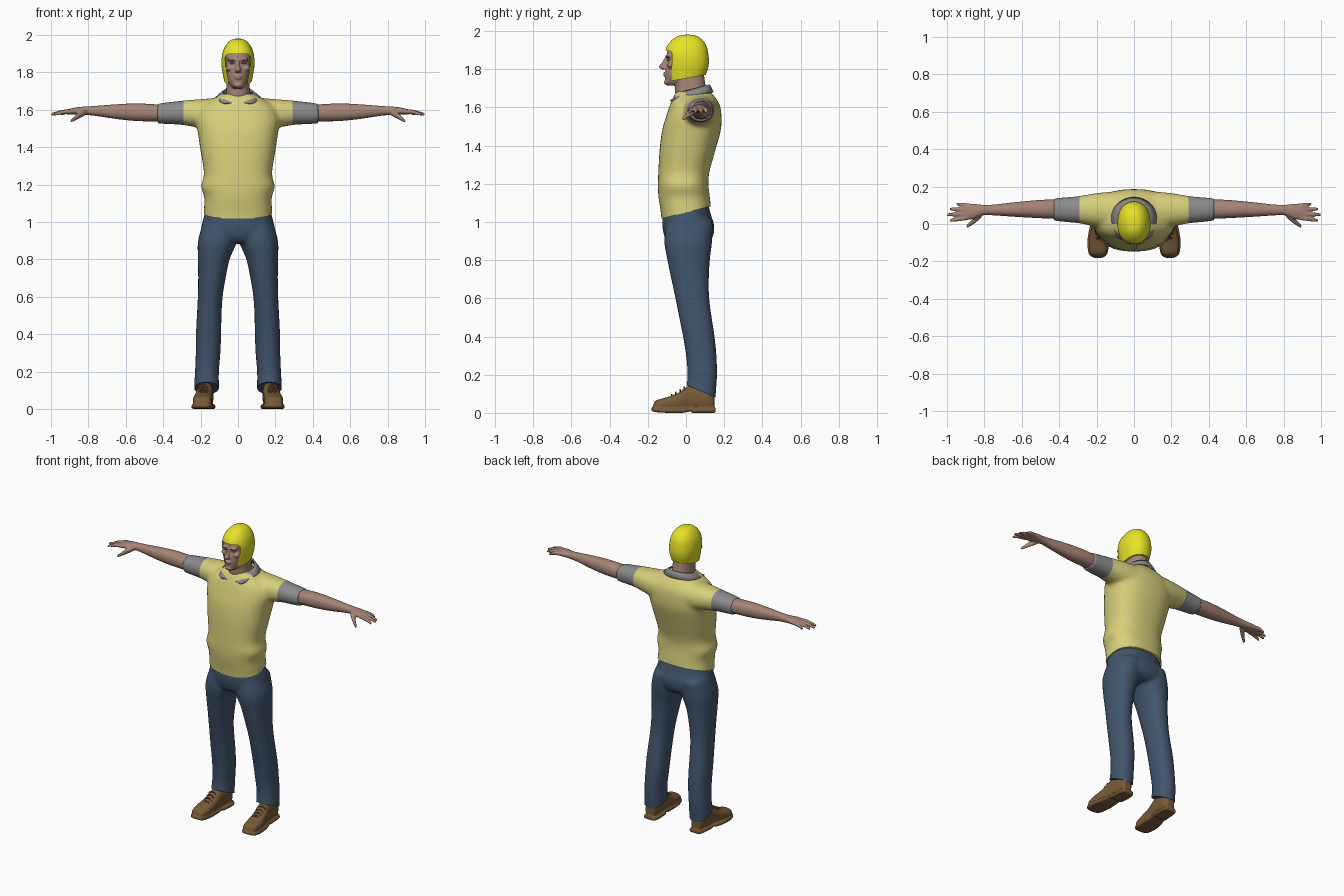
import bpy, bmesh, math
from mathutils import Vector, Matrix

cube = bpy.data.objects.get("Cube")
if cube:
    bpy.data.objects.remove(cube)


def material(name, r, g, b):
    m = bpy.data.materials.new(name)
    m.use_nodes = True
    m.diffuse_color = (r, g, b, 1)
    bsdf = next(n for n in m.node_tree.nodes if n.type == 'BSDF_PRINCIPLED')
    bsdf.inputs["Base Color"].default_value = (r, g, b, 1)
    bsdf.inputs["Roughness"].default_value = 0.8
    return m


HELMET = material("bright yellow", 0.80, 0.78, 0.02)
SHIRT = material("pale yellow", 0.68, 0.63, 0.20)
GREY = material("grey trim", 0.26, 0.26, 0.26)
SKIN = material("skin", 0.38, 0.23, 0.18)
DENIM = material("denim blue", 0.055, 0.09, 0.15)
LEATHER = material("brown leather", 0.19, 0.105, 0.04)
EYE = material("eye grey", 0.27, 0.25, 0.28)


def smooth_path(rows, steps=4):
    """Catmull-Rom interpolation through rows of numbers."""
    out = []
    for i in range(len(rows) - 1):
        p = [Vector(rows[max(0, min(len(rows) - 1, i + k))]) for k in (-1, 0, 1, 2)]
        for s in range(steps):
            t = s / steps
            out.append(p[1] + (p[2] - p[0]) * (t / 2)
                       + (2 * p[0] - 5 * p[1] + 4 * p[2] - p[3]) * (t * t / 2)
                       + (3 * p[1] - p[0] - 3 * p[2] + p[3]) * (t ** 3 / 2))
    return out + [Vector(rows[-1])]


def tube(bm, axis, rows, sides=(1,), power=2.2, n=32):
    """Loft of rounded rings; each row is (position, a0, a1, b0, b1)."""
    for side in sides:
        rings = []
        for p, a0, a1, b0, b1 in smooth_path([Vector(r) for r in rows]):
            ring = []
            for k in range(n):
                c, s = math.cos(2 * math.pi * k / n), math.sin(2 * math.pi * k / n)
                a = (a0 + a1) / 2 + (a1 - a0) / 2 * math.copysign(abs(c) ** (2 / power), c)
                b = (b0 + b1) / 2 + (b1 - b0) / 2 * math.copysign(abs(s) ** (2 / power), s)
                x, y, z = {'x': (p, a, b), 'y': (a, p, b), 'z': (a, b, p)}[axis]
                ring.append(bm.verts.new((x * side, y, z)))
            rings.append(ring)
        for r, q in zip(rings, rings[1:]):
            for k in range(n):
                bm.faces.new((r[k], r[(k + 1) % n], q[(k + 1) % n], q[k]))
        bm.faces.new(rings[0])
        bm.faces.new(rings[-1])


def blob(bm, center, size, sides=(1,)):
    for side in sides:
        c = Vector((center[0] * side, center[1], center[2]))
        bmesh.ops.create_uvsphere(bm, u_segments=20, v_segments=12, radius=1,
                                  matrix=Matrix.Translation(c) @ Matrix.Diagonal((*size, 1)))


def finish(name, bm, mats, voxel=0, smooth=0, angle=50):
    """Make the object, fuse its volumes into one skin and smooth it."""
    bmesh.ops.recalc_face_normals(bm, faces=bm.faces)
    ob = bpy.data.objects.new(name, bpy.data.meshes.new(name))
    bm.to_mesh(ob.data)
    bm.free()
    bpy.context.collection.objects.link(ob)
    if voxel:
        rm = ob.modifiers.new("fuse", 'REMESH')
        rm.mode, rm.voxel_size = 'VOXEL', voxel
        sm = ob.modifiers.new("smooth", 'SMOOTH')
        sm.factor, sm.iterations = 0.5, smooth
        bake(ob)
    for m in mats:
        ob.data.materials.append(m)
    shade(ob, angle)
    return ob


def bake(ob):
    mesh = bpy.data.meshes.new_from_object(
        ob.evaluated_get(bpy.context.evaluated_depsgraph_get()))
    ob.modifiers.clear()
    ob.data = mesh


def shade(ob, angle=50):
    bpy.ops.object.select_all(action='DESELECT')
    ob.select_set(True)
    bpy.context.view_layer.objects.active = ob
    bpy.ops.object.shade_smooth_by_angle(angle=math.radians(angle))


def cut(ob, point, normal, trim=True):
    """Slice the mesh; trim drops the part behind the plane and closes it."""
    bm = bmesh.new()
    bm.from_mesh(ob.data)
    res = bmesh.ops.bisect_plane(bm, geom=bm.verts[:] + bm.edges[:] + bm.faces[:],
                                 plane_co=point, plane_no=normal, clear_inner=trim)
    if trim:
        edges = [e for e in res["geom_cut"] if isinstance(e, bmesh.types.BMEdge)]
        bmesh.ops.holes_fill(bm, edges=edges, sides=0)
    bm.to_mesh(ob.data)
    bm.free()
    shade(ob)


BOTH = (1, -1)

# Shirt: torso and sleeves fused, grey cuffs beyond a clean line
bm = bmesh.new()
tube(bm, 'z', [(z, -w, w, f, b) for z, w, f, b in (
    (0.97, .182, -.125, .135), (1.05, .183, -.132, .133), (1.13, .180, -.144, .125),
    (1.19, .197, -.147, .118), (1.26, .182, -.145, .122), (1.38, .200, -.138, .155),
    (1.48, .215, -.125, .182), (1.55, .225, -.105, .186), (1.61, .205, -.085, .178),
    (1.65, .150, -.068, .155), (1.685, .085, -.050, .125))], power=2.4, n=48)
tube(bm, 'x', [(.10, -.03, .175, 1.47, 1.665), (.20, -.015, .165, 1.50, 1.657),
               (.29, .003, .15, 1.518, 1.65), (.36, .010, .143, 1.523, 1.642),
               (.43, .017, .139, 1.526, 1.634)], BOTH)
shirt = finish("shirt", bm, [SHIRT, GREY], 0.011, 5)
cut(shirt, (0, 0, 1.05), (0, -0.25, 1))
for s in BOTH:
    cut(shirt, (0.292 * s, 0, 0), (s, 0, 0), trim=False)
for f in shirt.data.polygons:
    f.material_index = int(abs(f.center.x) > 0.292)

# Collar: a turned-down band with two points at the front
bm = bmesh.new()
rows = []
N = 36
for i in range(N + 1):
    t = 2 * i / N - 1
    a = t * math.radians(172)
    c, s = math.cos(a), math.sin(a)
    tip = max(0, abs(t) - 0.7) / 0.3
    top = (.083 * s, .032 + .094 * c, 1.697 + .024 * c - .025 * tip ** 2)
    mid = (.098 * s, .031 + .101 * c, top[2] - .012)
    low = (.122 * s + math.copysign(.055 * tip, s), .032 + .112 * c - .004 * tip,
           1.668 + .012 * c - .018 * tip)
    rows.append([bm.verts.new(p) for p in (top, mid, low)])
for r, q in zip(rows, rows[1:]):
    for j in (0, 1):
        bm.faces.new((r[j], q[j], q[j + 1], r[j + 1]))
collar = finish("collar", bm, [GREY])
collar.modifiers.new("thickness", 'SOLIDIFY').thickness = 0.009

# Trousers: hips and two legs fused, cuffs sloping down to the heel
bm = bmesh.new()
tube(bm, 'z', [(z, -w, w, f, b) for z, w, f, b in (
    (1.10, .168, -.115, .115), (1.04, .180, -.122, .130), (.98, .195, -.124, .148),
    (.92, .203, -.112, .140), (.89, .190, -.09, .11))], n=40)
tube(bm, 'z', [(1.0, .01, .185, -.10, .14), (.9, .006, .214, -.114, .137),
               (.8, .045, .214, -.098, .125), (.7, .066, .213, -.077, .120),
               (.6, .082, .215, -.056, .122), (.5, .088, .220, -.036, .135),
               (.4, .090, .225, -.016, .150), (.3, .094, .226, .000, .160),
               (.2, .102, .230, .008, .163), (.12, .102, .234, .000, .158),
               (.05, .104, .234, -.002, .152)], BOTH)
trousers = finish("trousers", bm, [DENIM], 0.011, 5)
cut(trousers, (0, .08, .112), (0, .42, 1))

# Shoes: fused upper and welted sole with a raised arch, plus laces
bm = bmesh.new()
tube(bm, 'y', [(-.172, .165, .215, .018, .045), (-.155, .147, .236, .012, .066),
               (-.10, .138, .242, .010, .082), (-.04, .137, .232, .010, .105),
               (.01, .135, .222, .010, .140), (.07, .132, .216, .010, .150),
               (.12, .130, .212, .010, .140), (.148, .145, .200, .012, .10)], BOTH, power=2.5)
tube(bm, 'y', [(-.181, .170, .212, .012, .028), (-.16, .143, .242, .004, .028),
               (-.09, .132, .249, 0, .026), (-.02, .132, .238, 0, .026),
               (.02, .130, .226, .008, .026)], BOTH, power=5)
tube(bm, 'y', [(.03, .126, .224, 0, .026), (.10, .120, .220, 0, .026),
               (.145, .128, .212, 0, .026), (.155, .145, .198, .002, .026)], BOTH, power=5)
finish("shoes", bm, [LEATHER], 0.006, 2)
bm = bmesh.new()
for k in range(4):
    y, z = -.075 + .022 * k, .09 + .013 * k
    tube(bm, 'x', [(.158, y - .004, y + .004, z - .012, z - .004),
                   (.187, y - .004, y + .004, z + .001, z + .009),
                   (.212, y - .004, y + .004, z - .012, z - .004)], BOTH, n=8)
finish("shoe_laces", bm, [LEATHER])

# Bare arms and hands
bm = bmesh.new()
tube(bm, 'x', [(.38, .028, .13, 1.537, 1.625), (.48, .030, .130, 1.538, 1.632),
               (.56, .034, .124, 1.541, 1.634), (.66, .040, .114, 1.552, 1.629),
               (.75, .046, .104, 1.566, 1.622), (.81, .046, .103, 1.572, 1.618),
               (.86, .026, .108, 1.574, 1.614), (.905, .022, .110, 1.575, 1.604),
               (.925, .030, .102, 1.578, 1.598)], BOTH)
for root, tip, length in ((.098, .108, .950), (.076, .080, .985),
                          (.054, .050, 1.0), (.033, .018, .985)):
    rows = []
    for t in (0, .4, .8, 1):
        y, z, r = root + (tip - root) * t, 1.592 - .018 * t * t, .0125 - .005 * t * t
        rows.append((.89 + (length - .89) * t, y - r, y + r, z - r, z + r))
    tube(bm, 'x', rows, BOTH, n=12)
tube(bm, 'x', [(.815, .035, .070, 1.572, 1.602), (.845, .008, .045, 1.555, 1.592),
               (.875, -.012, .014, 1.540, 1.566), (.896, -.024, -.006, 1.530, 1.546)], BOTH, n=12)
finish("arms", bm, [SKIN], 0.0055, 3)

# Head and neck
bm = bmesh.new()
tube(bm, 'z', [(z, -w, w, f, b) for z, w, f, b in (
    (1.715, .024, -.100, .02), (1.73, .042, -.108, .05), (1.755, .055, -.110, .07),
    (1.785, .062, -.109, .08), (1.82, .069, -.104, .09), (1.85, .073, -.098, .095),
    (1.89, .075, -.100, .095), (1.93, .055, -.075, .07))])
tube(bm, 'z', [(1.60, -.08, .08, -.05, .12), (1.66, -.072, .072, -.055, .115),
               (1.70, -.064, .064, -.058, .105), (1.80, -.06, .06, -.06, .09)])
tube(bm, 'z', [(1.868, -.008, .008, -.108, -.08), (1.835, -.010, .010, -.126, -.08),
               (1.813, -.016, .016, -.144, -.08), (1.800, -.017, .017, -.128, -.08)], n=16)
blob(bm, (.030, -.093, 1.868), (.027, .016, .008), BOTH)
blob(bm, (.045, -.076, 1.822), (.020, .022, .016), BOTH)
blob(bm, (0, -.108, 1.780), (.024, .012, .0055))
blob(bm, (0, -.108, 1.769), (.020, .012, .006))
blob(bm, (0, -.102, 1.732), (.024, .014, .013))
finish("head", bm, [SKIN], 0.0045, 3)
bm = bmesh.new()
blob(bm, (.030, -.0905, 1.850), (.013, .009, .006), BOTH)
finish("eyes", bm, [EYE])

# Helmet: close-fitting dome with cheek flaps and an open face
bm = bmesh.new()
tube(bm, 'z', [(z, -w, w, f, b) for z, w, f, b in (
    (1.981, .008, -.005, .020), (1.975, .034, -.040, .055), (1.955, .058, -.072, .085),
    (1.92, .078, -.100, .108), (1.88, .087, -.111, .117), (1.84, .088, -.108, .120),
    (1.80, .083, -.104, .114), (1.76, .075, -.098, .100), (1.70, .062, -.09, .085))], n=48)
helmet = finish("helmet", bm, [HELMET])
cut(helmet, (0, 0, 1.752), (0, -.18, 1))
bm = bmesh.new()
tube(bm, 'z', [(1.68, -.048, .048, -.25, -.048), (1.76, -.052, .052, -.25, -.048),
               (1.82, -.064, .064, -.25, -.048), (1.87, -.069, .069, -.25, -.048),
               (1.89, -.064, .064, -.25, -.048), (1.898, -.050, .050, -.25, -.048)], power=12)
cutter = finish("face_cutter", bm, [HELMET])
cutter.hide_render = True
bo = helmet.modifiers.new("face_opening", 'BOOLEAN')
bo.operation, bo.object, bo.solver = 'DIFFERENCE', cutter, 'EXACT'
bake(helmet)
bpy.data.objects.remove(cutter)
shade(helmet, 40)
